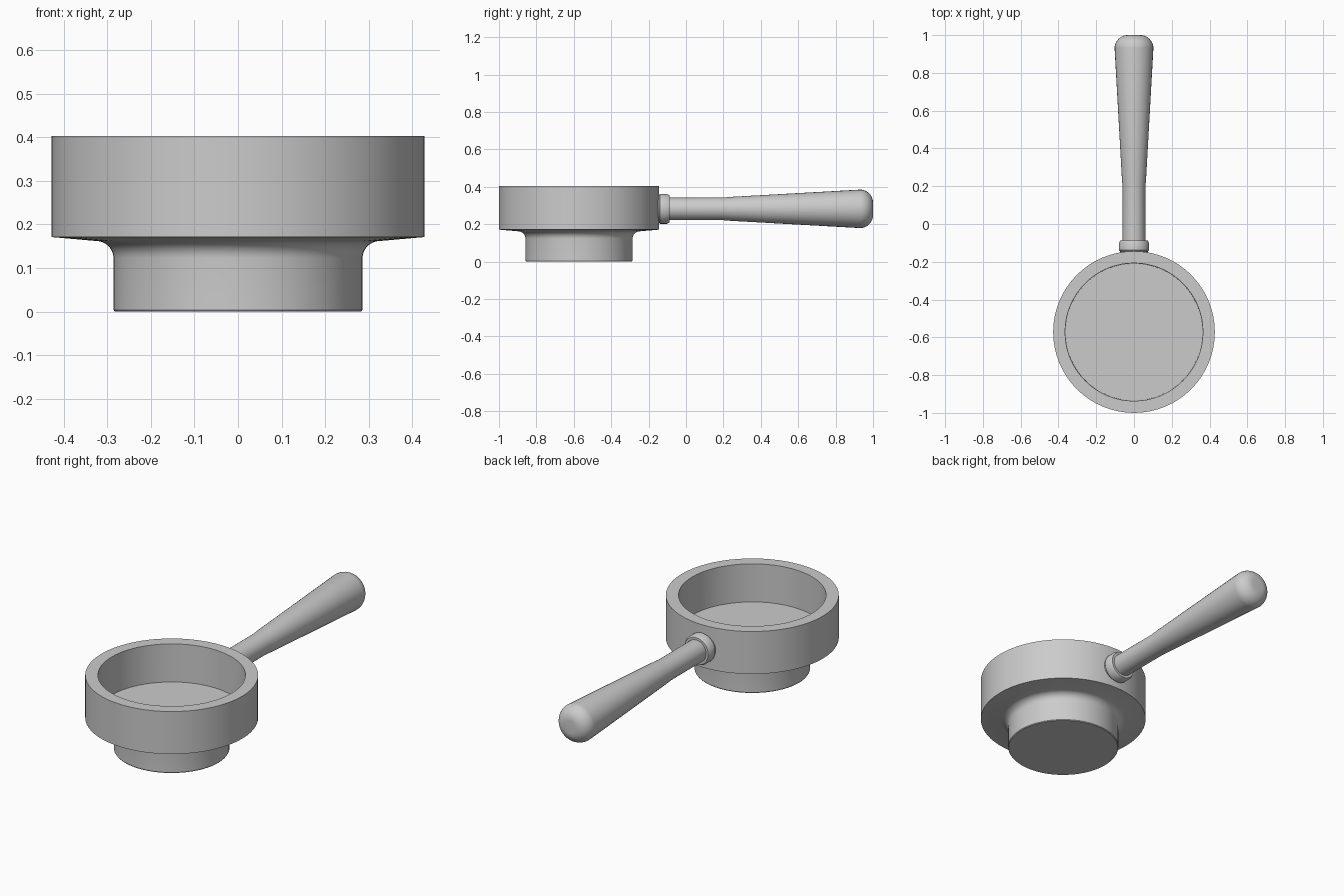
import bpy
import bmesh
import math
from mathutils import Matrix, Vector

cube = bpy.data.objects.get("Cube")
if cube:
    bpy.data.objects.remove(cube, do_unlink=True)

# Single grey finish
grey = bpy.data.materials.new("grey_metal")
grey.use_nodes = True
colour = (0.6, 0.6, 0.6, 1)
grey.diffuse_color = colour
grey.node_tree.nodes["Principled BSDF"].inputs["Base Color"].default_value = colour


def lathe(name, profile, matrix, segments):
    """Spin (radius, height) points around z, then place the result."""
    bm = bmesh.new()
    verts = [bm.verts.new((r, 0, h)) for r, h in profile]
    edges = [bm.edges.new(pair) for pair in zip(verts, verts[1:])]
    bmesh.ops.spin(bm, geom=verts + edges, cent=(0, 0, 0), axis=(0, 0, 1),
                   angle=math.tau, steps=segments, use_duplicate=False)
    bmesh.ops.remove_doubles(bm, verts=bm.verts, dist=0.0005)
    bmesh.ops.recalc_face_normals(bm, faces=bm.faces)
    bm.transform(matrix)
    mesh = bpy.data.meshes.new(name)
    bm.to_mesh(mesh)
    bm.free()
    mesh.materials.append(grey)
    obj = bpy.data.objects.new(name, mesh)
    bpy.context.collection.objects.link(obj)
    bpy.ops.object.select_all(action='DESELECT')
    obj.select_set(True)
    bpy.context.view_layer.objects.active = obj
    bpy.ops.object.shade_smooth_by_angle(angle=math.radians(35))
    return obj


def arc(r, h, radius, start, end, steps=8):
    """Points on a circular arc, angles in degrees."""
    angles = [math.radians(start + (end - start) * i / steps) for i in range(steps + 1)]
    return [(r + radius * math.cos(a), h + radius * math.sin(a)) for a in angles]


# Basket: closed foot, concave fillet, wide cup with a recessed floor
foot = [(0, 0), (0.283, 0), (0.286, 0.004)]
fillet = arc(0.326, 0.122, 0.04, 180, 100)
cup = [(0.428, 0.171), (0.428, 0.403), (0.365, 0.403), (0.363, 0.196), (0, 0.196)]
lathe("basket", foot + fillet + cup, Matrix.Translation((0, -0.572, 0)), 64)

# Handle parts are turned along the y axis
along_y = Matrix.Translation((0, 0, 0.282)) @ Matrix.Rotation(-math.pi / 2, 4, 'X')

# Collar where the handle meets the cup wall
lathe("handle_collar",
      [(0, -0.18), (0.074, -0.18), (0.074, -0.145), (0.08, -0.138), (0.08, -0.102),
       (0.073, -0.088), (0, -0.088)], along_y, 32)

# Handle: straight neck, flaring grip, rounded end
grip_end = arc(0.033, 0.93, 0.07, 3, 90, 10)
lathe("handle", [(0, -0.12), (0.06, -0.12), (0.06, 0.19), (0.064, 0.24)]
      + grip_end + [(0, 1.0)], along_y, 32)
